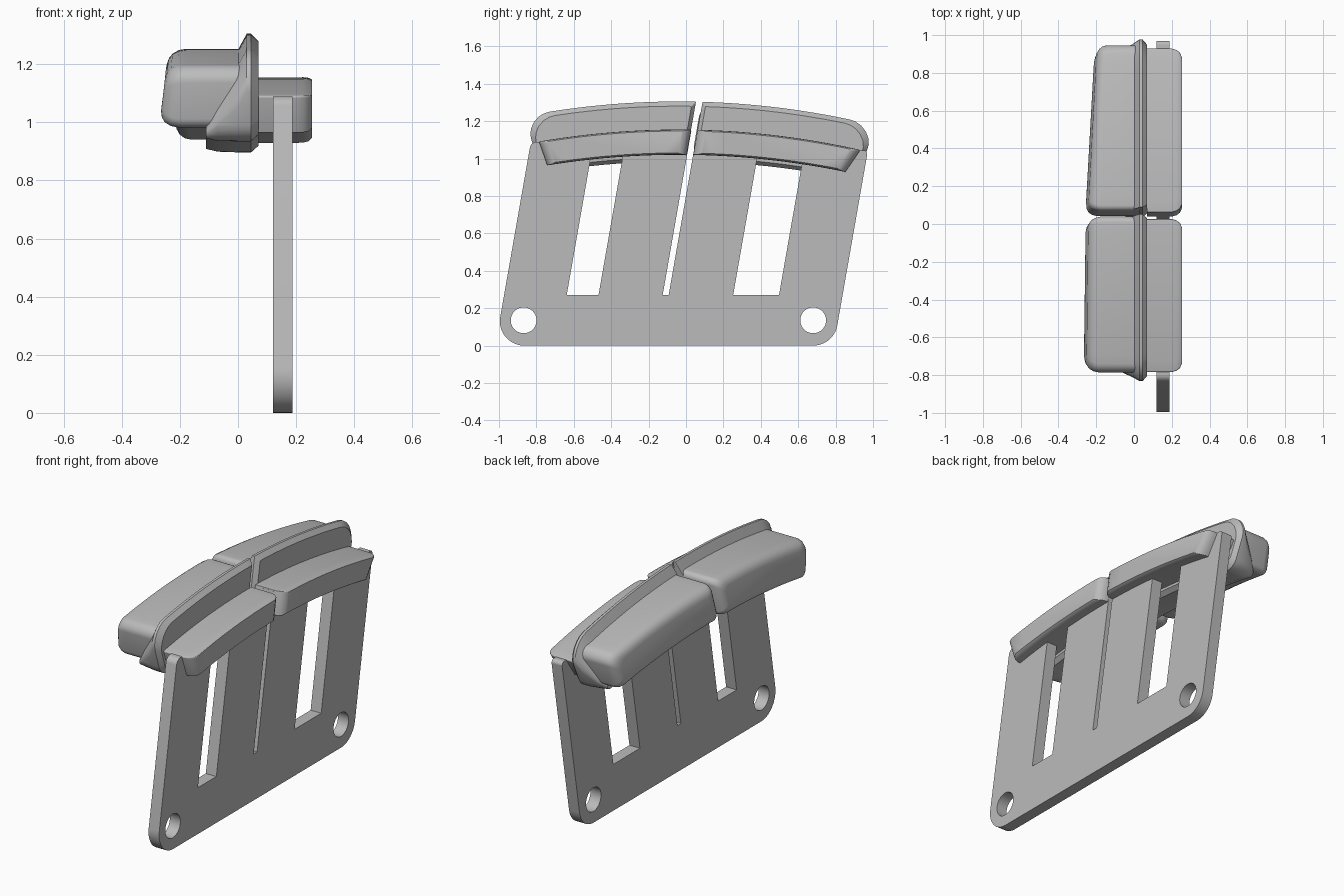
import bpy, bmesh, math
from mathutils import Vector

cube = bpy.data.objects.get("Cube")
if cube:
    bpy.data.objects.remove(cube, do_unlink=True)

grey = bpy.data.materials.new("plain grey")
grey.use_nodes = True
GREY = (0.5, 0.5, 0.5, 1)
grey.diffuse_color = GREY
grey.node_tree.nodes["Principled BSDF"].inputs["Base Color"].default_value = GREY

LEAN = 0.175                      # backward lean of the plate and the slit


def sag(y):
    """Drop of the curved top away from its crest."""
    return -0.115 * (y + 0.04) ** 2


def rounded(corners, steps=6):
    """Outline from (y, z, radius) corners, each replaced by an arc."""
    out = []
    for i, (y, z, r) in enumerate(corners):
        p = Vector((y, z))
        if r == 0:
            out.append(p)
            continue
        a = Vector(corners[i - 1][:2]) - p
        b = Vector(corners[(i + 1) % len(corners)][:2]) - p
        half = a.angle(b) / 2
        d = min(r / math.tan(half), a.length * 0.49, b.length * 0.49)
        a, b, w = p + a.normalized() * d, p + b.normalized() * d, math.sin(half)
        for k in range(steps + 1):
            t = k / steps
            u, v, s = (1 - t) ** 2, 2 * w * t * (1 - t), t * t
            out.append((a * u + p * v + b * s) / (u + v + s))
    return out


def finish(obj, angle=35):
    obj.data.materials.clear()
    obj.data.materials.append(grey)
    bpy.ops.object.select_all(action="DESELECT")
    obj.select_set(True)
    bpy.context.view_layer.objects.active = obj
    bpy.ops.object.shade_smooth_by_angle(angle=math.radians(angle))


def curved_bar(name, layers, start, end, radii, bend=lambda x, y, t: x):
    """Loft along x. Layer: x, bottom, top, end inset. Ends: y at height 1, lean."""
    bm = bmesh.new()
    rings = []
    for x, low, high, inset in layers:
        def left(t):
            return start[0] + start[1] * (t - 1) + inset

        def right(t):
            return end[0] + end[1] * (t - 1) - inset
        loop = rounded([(left(low), low, radii[0]), (right(low), low, radii[1]),
                        (right(high), high, radii[1]), (left(high), high, radii[0])])
        # subdivide the two long edges so they follow the curve
        pts = []
        for i, p in enumerate(loop):
            q = loop[(i + 1) % len(loop)]
            n = 16 if i in (6, 20) else 1
            pts += [p.lerp(q, k / n) for k in range(n)]
        rings.append([bm.verts.new((bend(x, p.x, p.y), p.x, p.y + sag(p.x))) for p in pts])
    for a, b in zip(rings, rings[1:]):
        for i in range(len(a)):
            j = (i + 1) % len(a)
            bm.faces.new((a[i], a[j], b[j], b[i]))
    bm.faces.new(rings[0])
    bm.faces.new(rings[-1])
    bmesh.ops.recalc_face_normals(bm, faces=bm.faces)
    mesh = bpy.data.meshes.new(name)
    bm.to_mesh(mesh)
    bm.free()
    obj = bpy.data.objects.new(name, mesh)
    bpy.context.collection.objects.link(obj)
    finish(obj)


# Outer rail: square section, outer vertical edges rounded
rail = [(0.068, 1.02, 1.155, 0), (0.2, 1.02, 1.155, 0), (0.225, 1.02, 1.155, 0.007),
        (0.243, 1.022, 1.153, 0.02), (0.255, 1.03, 1.147, 0.045)]
# Flange: thick foot behind, thin chamfered lip on top
flange = [(-0.11, 1.0, 1.04, 0.03), (-0.07, 0.985, 1.12, 0.012), (0, 0.985, 1.25, 0),
          (0.03, 0.985, 1.305, 0), (0.045, 0.985, 1.305, 0), (0.07, 1.005, 1.28, 0.02)]
# Pad: block with a soft outer rim
pad = [(0.03, 1.035, 1.253, 0), (-0.19, 1.035, 1.253, 0), (-0.215, 1.039, 1.249, 0.005),
       (-0.236, 1.05, 1.238, 0.016), (-0.248, 1.065, 1.223, 0.032), (-0.253, 1.085, 1.203, 0.05)]

# Each half: rail ends, flange ends, pad ends, corner radii, pad taper
halves = {
    "front": dict(rail=((-0.735, -0.33), (0.0, LEAN)), flange=((-0.775, -0.3), (0.0, LEAN)),
                  pad=((-0.745, -0.2), (0.0, LEAN)), outer=0, taper=0.05),
    "back": dict(rail=((0.035, LEAN), (0.84, 0.6)), flange=((0.035, LEAN), (0.9, 0.42)),
                 pad=((0.03, LEAN), (0.885, 0.3)), outer=1, taper=0.22),
}
for side, h in halves.items():
    def corner(r, inner=0.004):
        return (r, inner) if h["outer"] == 0 else (inner, r)

    def pad_bend(x, y, t, k=h["taper"]):
        return x * (1 - k * (y - 0.1)) * (1 - 0.45 * (t - 1.1))
    curved_bar(side + "_rail", rail, *h["rail"], corner(0.006))
    curved_bar(side + "_flange", flange, *h["flange"], corner(0.1))
    curved_bar(side + "_pad", pad, *h["pad"], corner(0.045, 0.03), pad_bend)


# Leaning plate with a slit, two slots and two round holes
def lean_at(y, z):
    return y + LEAN * z


def top_edge(y0, y1, n=10):
    ys = [y0 + (y1 - y0) * k / n for k in range(n + 1)]
    return [(y, 1.148 + sag(y), 0) for y in ys]


SLIT = (-0.172, -0.14)
slit_top = [lean_at(y, 1.145) for y in SLIT]
outline = [(-1.02, 0, 0.13), (0.79, 0, 0.13), (lean_at(0.79, 1.045), 1.045, 0.02)]
outline += top_edge(0.92, slit_top[1])
outline += [(lean_at(y, 0.27), 0.27, 0) for y in reversed(SLIT)]
outline += top_edge(slit_top[0], -0.76)
outline += [(lean_at(-1.02, 1.09), 1.09, 0.05)]
loops = [rounded(outline, 10)]
for y0, y1 in ((-0.685, -0.515), (0.205, 0.45)):
    loops.append([Vector((lean_at(y, z), z)) for y, z in
                  ((y0, 0.27), (y1, 0.27), (y1, 1.04), (y0, 1.04))])
for y in (-0.868, 0.68):
    ring = [math.tau * k / 40 for k in range(40)]
    loops.append([Vector((y + 0.069 * math.cos(a), 0.135 + 0.069 * math.sin(a))) for a in ring])

curve = bpy.data.curves.new("plate", "CURVE")
curve.dimensions = "2D"
curve.fill_mode = "BOTH"
curve.extrude = 0.034
for loop in loops:
    spline = curve.splines.new("POLY")
    spline.points.add(len(loop) - 1)
    for point, p in zip(spline.points, loop):
        point.co = (p.x, p.y, 0, 1)
    spline.use_cyclic_u = True
plate = bpy.data.objects.new("plate", curve)
plate.location.x = 0.154
plate.rotation_euler = (math.pi / 2, 0, math.pi / 2)
bpy.context.collection.objects.link(plate)
bpy.ops.object.select_all(action="DESELECT")
plate.select_set(True)
bpy.context.view_layer.objects.active = plate
bpy.ops.object.convert(target="MESH")
plate = bpy.context.view_layer.objects.active
bm = bmesh.new()
bm.from_mesh(plate.data)
bmesh.ops.remove_doubles(bm, verts=bm.verts, dist=0.0001)
bmesh.ops.recalc_face_normals(bm, faces=bm.faces)
bm.to_mesh(plate.data)
bm.free()
finish(plate)
